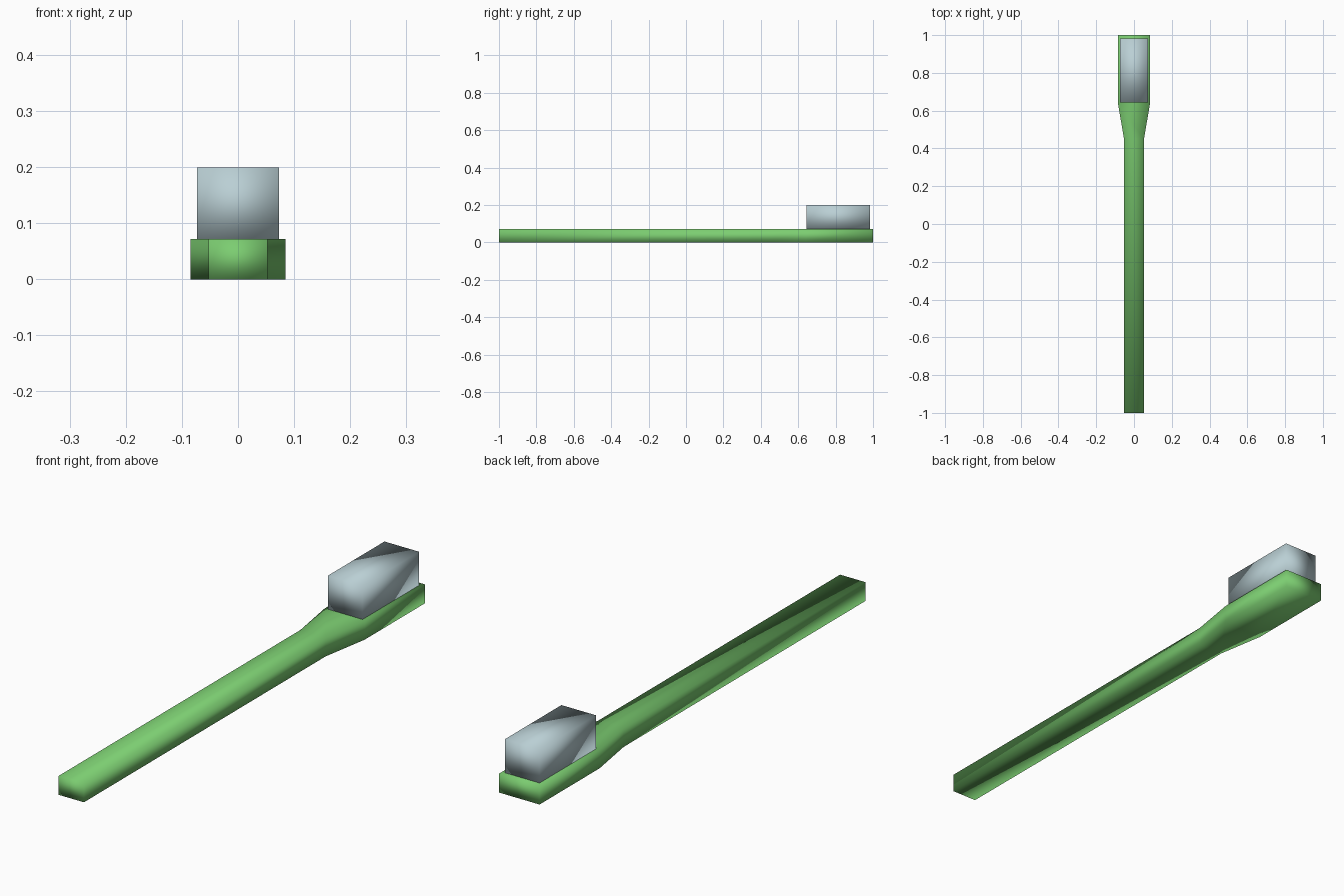
import bpy
import bmesh

cube = bpy.data.objects.get("Cube")
if cube:
    bpy.data.objects.remove(cube, do_unlink=True)


def make_material(name, rgb):
    mat = bpy.data.materials.new(name)
    mat.use_nodes = True
    color = (*rgb, 1.0)
    mat.diffuse_color = color
    mat.node_tree.nodes["Principled BSDF"].inputs["Base Color"].default_value = color
    return mat


def loft(name, stations, bottom, top, mat):
    """Join rectangular sections, given as (y, half width), into one smooth solid."""
    bm = bmesh.new()
    rings = [[bm.verts.new((x, y, z)) for x, z in
              ((-w, bottom), (w, bottom), (w, top), (-w, top))]
             for y, w in stations]
    for a, b in zip(rings, rings[1:]):
        for i in range(4):
            j = (i + 1) % 4
            bm.faces.new((a[i], a[j], b[j], b[i]))
    bm.faces.new(rings[0])
    bm.faces.new(rings[-1])
    bmesh.ops.recalc_face_normals(bm, faces=bm.faces)
    for face in bm.faces:
        face.smooth = True
    mesh = bpy.data.meshes.new(name)
    bm.to_mesh(mesh)
    bm.free()
    mesh.materials.append(mat)
    obj = bpy.data.objects.new(name, mesh)
    bpy.context.collection.objects.link(obj)
    return obj


green = make_material("green plastic", (0.20, 0.61, 0.165))
pale = make_material("pale blue bristle", (0.49, 0.625, 0.66))

# Long handle flaring into the wider head
loft("handle", [(-1.0, 0.053), (0.45, 0.053), (0.64, 0.085), (1.0, 0.085)],
     0.0, 0.072, green)

# Bristle block standing on the head
loft("bristles", [(0.643, 0.073), (0.983, 0.073)], 0.072, 0.199, pale)
